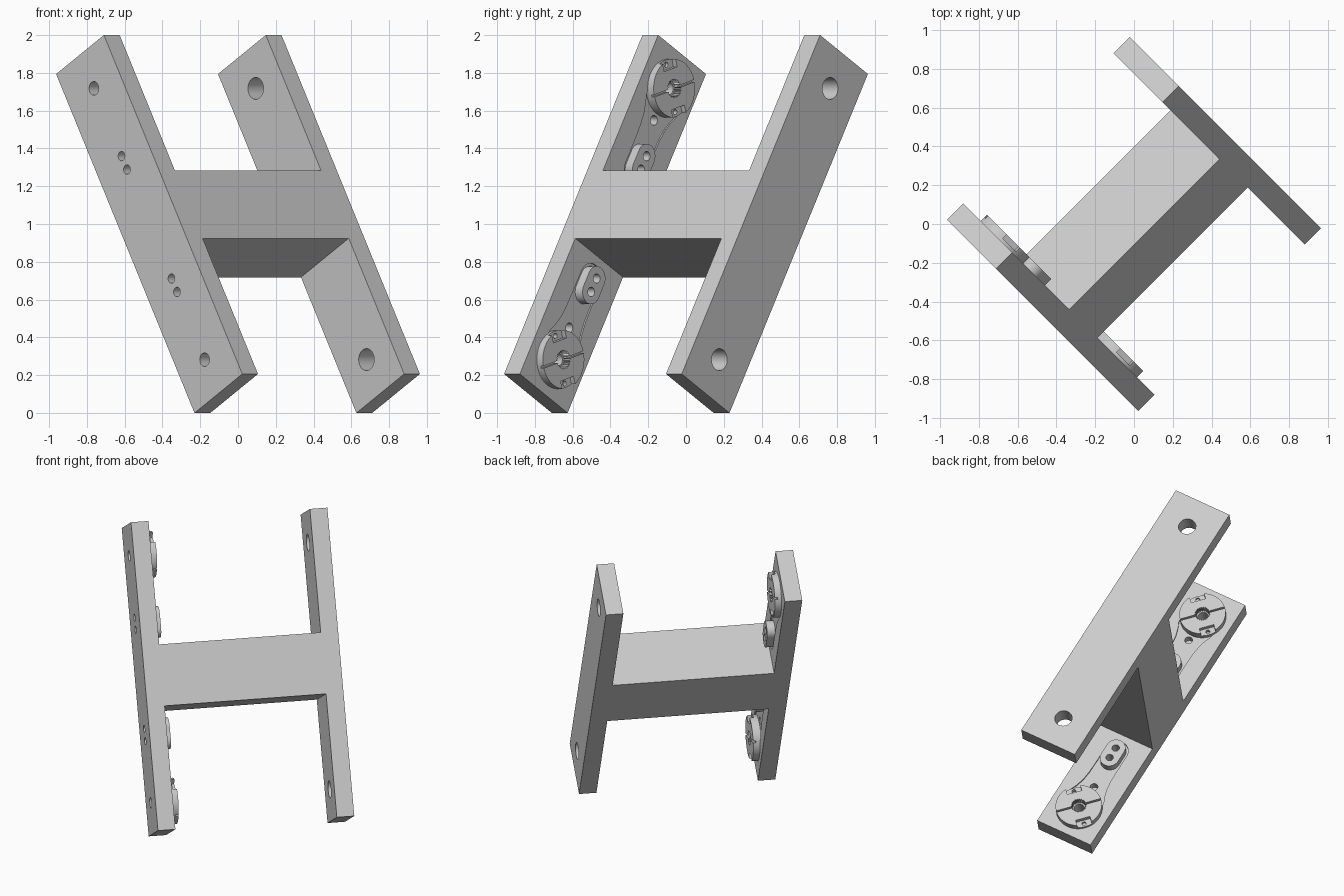
import bpy
import bmesh
from math import sin, cos, pi, radians
from mathutils import Matrix, Vector

cube = bpy.data.objects.get("Cube")
if cube:
    bpy.data.objects.remove(cube, do_unlink=True)

grey = bpy.data.materials.new("light grey")
grey.use_nodes = True
colour = (0.6, 0.6, 0.6, 1)
grey.diffuse_color = colour
grey.node_tree.nodes["Principled BSDF"].inputs["Base Color"].default_value = colour

# Frame of the leaning bracket: u along the plates, v across, n through them
n_axis = Vector((1, 1, 0)).normalized()
t_axis = Vector((1, -1, 0)).normalized()
z_axis = Vector((0, 0, 1))
lean = radians(30)
u_axis = z_axis * cos(lean) - t_axis * sin(lean)
v_axis = t_axis * cos(lean) + z_axis * sin(lean)
FRAME = Matrix((u_axis, v_axis, n_axis)).transposed().to_4x4()
FRAME.translation = (0, 0, 1)

LENGTH, WIDTH = 2.072, 0.413
OUT, IN = 0.665, 0.547      # faces of the plates
TOP = -0.502                # top of the raised parts
HUB_U, PIN_U = 0.829, (0.333, 0.415)


def circle(u, v, r, sides=40):
    return [(u + r * cos(2 * pi * i / sides), v + r * sin(2 * pi * i / sides))
            for i in range(sides)]


def box(u, v, half_u, half_v, turn=0):
    c, s = cos(turn), sin(turn)
    return [(u + a * c - b * s, v + a * s + b * c)
            for a, b in ((-half_u, -half_v), (half_u, -half_v),
                         (half_u, half_v), (-half_u, half_v))]


def stadium(u0, u1, r, steps=20):
    arc = [-pi / 2 + pi * i / steps for i in range(steps + 1)]
    return ([(u1 + r * cos(a), r * sin(a)) for a in arc]
            + [(u0 - r * cos(a), -r * sin(a)) for a in arc])


def flip(points, side):
    # Half turn about n for the lower copy
    return [(u * side, v * side) for u, v in points]


def prism(name, points, low, high, to_uvn=lambda a, b, h: (a, b, h)):
    bm = bmesh.new()
    face = bm.faces.new([bm.verts.new(to_uvn(a, b, low)) for a, b in points])
    top = bmesh.ops.extrude_face_region(bm, geom=[face])["geom"]
    shift = Vector(to_uvn(0, 0, high)) - Vector(to_uvn(0, 0, low))
    bmesh.ops.translate(bm, vec=shift,
                        verts=[g for g in top if isinstance(g, bmesh.types.BMVert)])
    bmesh.ops.recalc_face_normals(bm, faces=bm.faces)
    mesh = bpy.data.meshes.new(name)
    bm.to_mesh(mesh)
    bm.free()
    mesh.materials.append(grey)
    obj = bpy.data.objects.new(name, mesh)
    bpy.context.collection.objects.link(obj)
    obj.matrix_world = FRAME
    return obj


def activate(obj):
    bpy.ops.object.select_all(action='DESELECT')
    obj.select_set(True)
    bpy.context.view_layer.objects.active = obj


def cut(obj, points, low, high):
    cutter = prism("cutter", points, low, high)
    cutter.hide_render = True
    bpy.context.view_layer.update()
    mod = obj.modifiers.new("cut", 'BOOLEAN')
    mod.operation = 'DIFFERENCE'
    mod.solver = 'EXACT'
    mod.object = cutter
    activate(obj)
    bpy.ops.object.modifier_apply(modifier=mod.name)
    bpy.data.objects.remove(cutter, do_unlink=True)


def finish(obj):
    activate(obj)
    bpy.ops.object.shade_smooth_by_angle(angle=radians(30))


# H-shaped bracket: two plates and a square crossbar in one profile
e, b = LENGTH / 2, WIDTH / 2
half = [(e, -OUT), (e, -IN), (b, -IN), (b, IN), (e, IN), (e, OUT)]
outline = half + [(-u, -n) for u, n in half]
bracket = prism("bracket", outline, -b, b, lambda u, n, v: (u, v, n))

# Tapered arm outline between hub and boss
taper = [(0.76, 0.13), (0.72, 0.125), (0.68, 0.107), (0.62, 0.09), (0.55, 0.082), (0.45, 0.08)]
tip = [(PIN_U[0] - 0.08 * sin(a), 0.08 * cos(a)) for a in [pi * i / 20 for i in range(21)]]
arm = taper + tip + [(u, -v) for u, v in reversed(taper)]

for side, place in ((1, "upper"), (-1, "lower")):
    # Recess, axle holes and screw holes in the plates
    cut(bracket, flip(arm, side), -IN - 0.01, -IN + 0.05)
    cut(bracket, circle(side * HUB_U, 0, 0.058), IN - 0.05, OUT + 0.05)
    cut(bracket, circle(side * HUB_U, 0, 0.036), -OUT - 0.05, -IN + 0.05)
    for u in PIN_U:
        cut(bracket, circle(side * u, 0, 0.025, 24), -OUT - 0.05, -IN + 0.05)
    cut(bracket, circle(side * 0.634, 0, 0.026, 24), -IN - 0.06, -IN + 0.05)

    # Round hub with toothed bore, slit and two stepped notches
    hub = prism(place + "_hub", circle(side * HUB_U, 0, 0.155, 64), -IN - 0.015, TOP)
    teeth = [(side * HUB_U + r * cos(pi * i / 22), r * sin(pi * i / 22))
             for i, r in enumerate([0.043, 0.052] * 22)]
    cut(hub, teeth, -OUT, 0)
    cut(hub, box(side * HUB_U, 0, 0.2, 0.006, -pi / 4), TOP - 0.02, 0)
    for way in (1, -1):
        along = way * cos(pi / 4)
        cut(hub, box(side * HUB_U + along * 0.16, along * 0.16, 0.055, 0.05, pi / 4),
            TOP - 0.028, 0)
        cut(hub, circle(side * HUB_U + along * 0.13, along * 0.13, 0.014, 16), -OUT, 0)
    finish(hub)

    # Oval boss around the two screw holes
    boss = prism(place + "_boss", flip(stadium(PIN_U[0], PIN_U[1], 0.065), side),
                 -IN - 0.015, TOP)
    for u in PIN_U:
        cut(boss, circle(side * u, 0, 0.025, 24), -OUT, 0)
    finish(boss)

finish(bracket)
